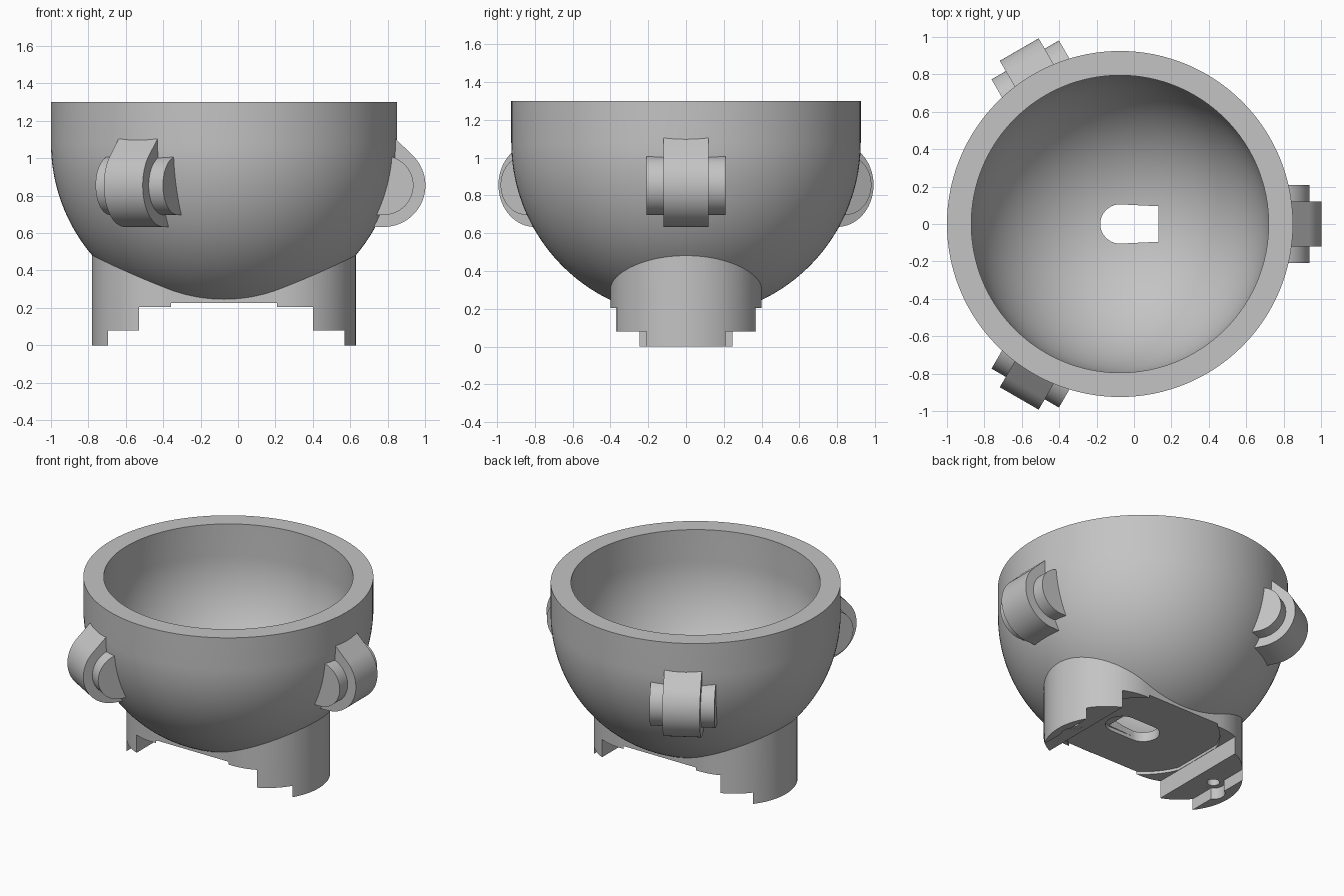
import bpy, bmesh, math
from mathutils import Matrix, Vector

old = bpy.data.objects.get("Cube")
if old:
    bpy.data.objects.remove(old, do_unlink=True)

CX = -0.075            # bowl axis
CZ, TOP = 1.08, 1.30   # sphere centre height and rim height

grey = bpy.data.materials.new("plain grey")
grey.use_nodes = True
colour = (0.55, 0.55, 0.55, 1)
grey.diffuse_color = colour
grey.node_tree.nodes["Principled BSDF"].inputs["Base Color"].default_value = colour


def make(name, bm):
    bmesh.ops.recalc_face_normals(bm, faces=bm.faces)
    mesh = bpy.data.meshes.new(name)
    bm.to_mesh(mesh)
    bm.free()
    mesh.materials.append(grey)
    obj = bpy.data.objects.new(name, mesh)
    bpy.context.collection.objects.link(obj)
    return obj


def prism(name, points, depth):
    """Extrude a closed outline of 3D points along a vector."""
    bm = bmesh.new()
    face = bm.faces.new([bm.verts.new(p) for p in points])
    ext = bmesh.ops.extrude_face_region(bm, geom=[face])
    verts = [v for v in ext["geom"] if isinstance(v, bmesh.types.BMVert)]
    bmesh.ops.translate(bm, verts=verts, vec=depth)
    return make(name, bm)


def arc(cx, cy, r, start, end, n=32):
    angles = [math.radians(start + (end - start) * i / n) for i in range(n + 1)]
    return [(cx + r * math.cos(a), cy + r * math.sin(a)) for a in angles]


def upright(name, outline, z0, z1):
    return prism(name, [(x, y, z0) for x, y in outline], (0, 0, z1 - z0))


def rectangle(x0, x1, y):
    return [(x0, -y), (x1, -y), (x1, y), (x0, y)]


def round_bowl(name, r, top):
    """Solid hemisphere with a straight collar."""
    bm = bmesh.new()
    profile = [(0, top), (r, top)] + arc(0, CZ, r, 0, -90, 40)
    verts = [bm.verts.new((CX + x, 0, z)) for x, z in profile]
    edges = [bm.edges.new(pair) for pair in zip(verts, verts[1:])]
    bmesh.ops.spin(bm, geom=verts + edges, cent=(CX, 0, 0), axis=(0, 0, 1),
                   angle=math.tau, steps=128)
    bmesh.ops.remove_doubles(bm, verts=bm.verts, dist=0.0005)
    return make(name, bm)


def combine(target, other, operation):
    mod = target.modifiers.new(other.name, "BOOLEAN")
    mod.operation, mod.object, mod.solver = operation, other, "EXACT"
    bpy.context.view_layer.objects.active = target
    bpy.ops.object.modifier_apply(modifier=mod.name)
    other.hide_render = True
    bpy.data.objects.remove(other, do_unlink=True)


# Bowl joined to its oblong base
bowl = round_bowl("bowl_and_base", 0.925, TOP)
reach = 0.305
stadium = arc(CX + reach, 0, 0.4, -90, 90, 48) + arc(CX - reach, 0, 0.4, 90, 270, 48)
combine(bowl, upright("base", stadium, 0, 0.8), "UNION")

# Hollow, stepped underside, screw holes and floor slot
combine(bowl, round_bowl("hollow", 0.795, TOP + 0.2), "DIFFERENCE")
x0, x1 = -0.53, 0.40
recess = [p for p in arc(CX, 0, 0.49, 0, 360, 96)[:-1] if x0 < p[0] < x1]
cutters = [
    upright("leg_gap", rectangle(-0.695, 0.57, 0.6), -0.2, 0.08),
    upright("middle_gap", rectangle(x0, x1, 0.6), -0.2, 0.205),
    upright("round_recess", recess, -0.2, 0.225),
    upright("slot", arc(CX, 0, 0.105, 90, 270) + [(0.13, -0.095), (0.13, 0.095)],
            0.1, 0.5),
    upright("slot_mouth", arc(CX, 0, 0.105, 90, 270) + arc(0.1, 0, 0.105, -90, 90),
            0.1, 0.25),
]
for x in (-0.66, 0.51):
    cutters.append(upright("screw_clearance", arc(x, 0, 0.075, 0, 360)[:-1], -0.2, 0.0805))
    cutters.append(upright("screw_hole", arc(x, 0, 0.04, 0, 360)[:-1], -0.2, 0.3))
for cutter in cutters:
    combine(bowl, cutter, "DIFFERENCE")
parts = [bowl]

# Three lugs around the bowl, each a wide middle with a narrower pin
LX, LZ = 0.78, 0.855
lug_side = [(0.68, 0.63)] + arc(LX, LZ, 0.222, -90, 45) + [(0.78, 1.165)]
pin_side = [(0.70, 0.697)] + arc(LX, LZ, 0.158, -90, 90) + [(0.75, 1.013)]
pivot = Vector((CX, 0, 0))
for i in range(3):
    turn = (Matrix.Translation(pivot) @ Matrix.Rotation(math.tau * i / 3, 4, "Z")
            @ Matrix.Translation(-pivot))
    for name, side, half in (("lug", lug_side, 0.12), ("lug_pin", pin_side, 0.208)):
        part = prism(f"{name}_{i + 1}", [(x, -half, z) for x, z in side], (0, 2 * half, 0))
        part.data.transform(turn)
        parts.append(part)

# Smooth shading with crisp edges
bpy.ops.object.select_all(action="DESELECT")
for part in parts:
    part.select_set(True)
bpy.context.view_layer.objects.active = bowl
bpy.ops.object.shade_smooth_by_angle(angle=math.radians(30))
